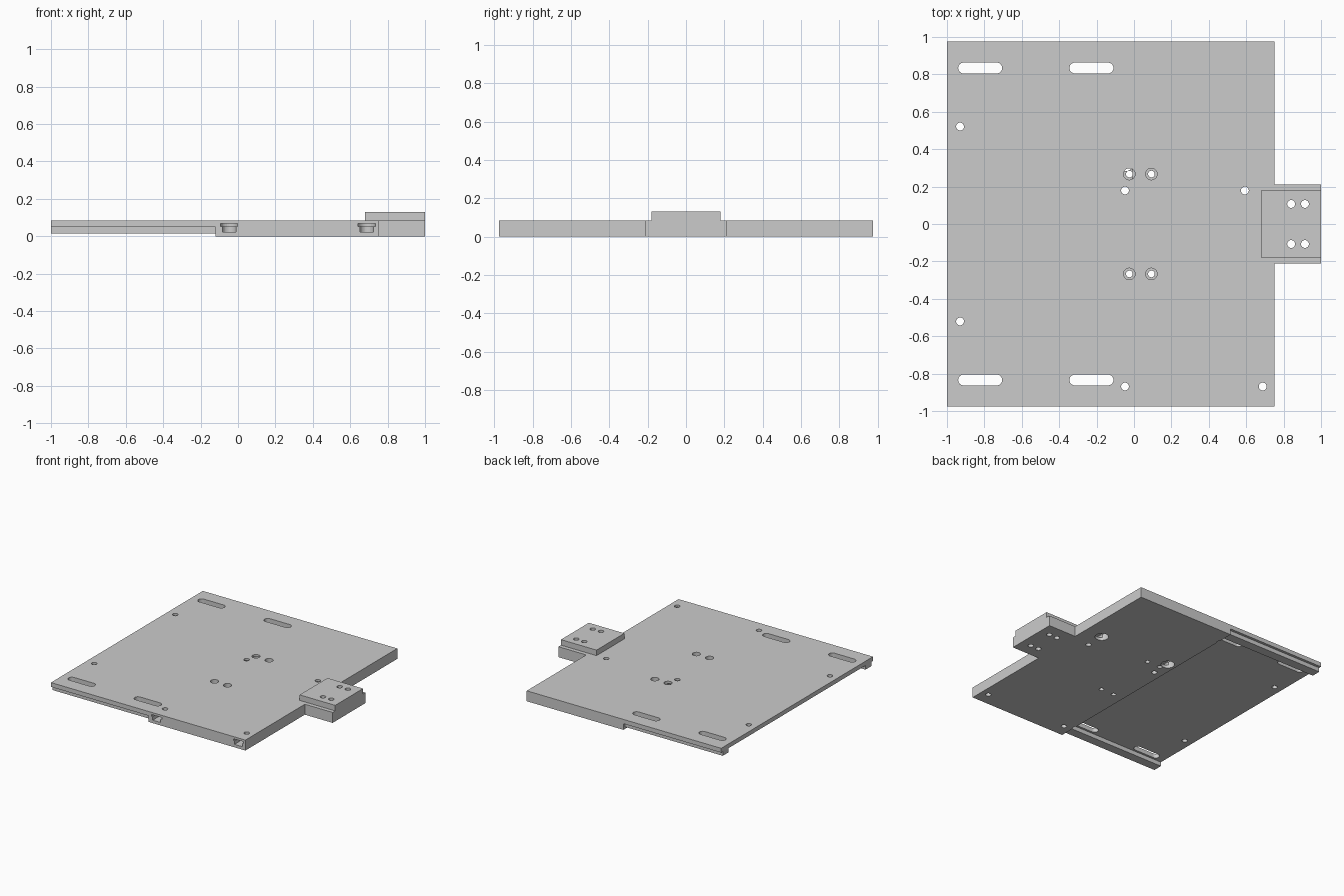
import bpy, bmesh
from math import pi, cos, sin, atan2
from mathutils import Vector

old = bpy.data.objects.get("Cube")
if old:
    bpy.data.objects.remove(old, do_unlink=True)

grey = bpy.data.materials.new("light grey")
grey.use_nodes = True
colour = (0.6, 0.6, 0.6, 1)
grey.diffuse_color = colour
grey.node_tree.nodes["Principled BSDF"].inputs["Base Color"].default_value = colour


def prism(name, points, sweep):
    """Closed outline swept along a vector."""
    bm = bmesh.new()
    face = bm.faces.new([bm.verts.new(p) for p in points])
    swept = bmesh.ops.extrude_face_region(bm, geom=[face], use_keep_orig=True)["geom"]
    bmesh.ops.translate(bm, vec=sweep,
                        verts=[v for v in swept if isinstance(v, bmesh.types.BMVert)])
    bmesh.ops.recalc_face_normals(bm, faces=bm.faces)
    mesh = bpy.data.meshes.new(name)
    bm.to_mesh(mesh)
    bm.free()
    mesh.materials.append(grey)
    obj = bpy.data.objects.new(name, mesh)
    bpy.context.collection.objects.link(obj)
    return obj


def box(name, x0, x1, y0, y1, z0, z1):
    outline = [(x0, y0, z0), (x1, y0, z0), (x1, y1, z0), (x0, y1, z0)]
    return prism(name, outline, (0, 0, z1 - z0))


def slot(a, b, r, z0=-0.1, z1=0.3, half=12):
    """Round-ended cutter from a to b; a plain cylinder when a equals b."""
    a, b = Vector(a), Vector(b)
    turn = atan2(b.y - a.y, b.x - a.x)
    points = []
    for centre, start in ((b, turn - pi / 2), (a, turn + pi / 2)):
        last = half if a == b else half + 1
        for i in range(last):
            t = start + pi * i / half
            points.append((centre.x + r * cos(t), centre.y + r * sin(t), z0))
    cutter = prism("cutter", points, (0, 0, z1 - z0))
    cutter.hide_render = True
    return cutter


def hole(x, y, r, z0=-0.1, z1=0.3):
    return slot((x, y), (x, y), r, z0, z1)


def volume(mesh):
    bm = bmesh.new()
    bm.from_mesh(mesh)
    result = bm.calc_volume(signed=True)
    bm.free()
    return result


def cut(obj, cutters):
    """Subtract each cutter, taking the first solver that removes a sane amount."""
    for cutter in cutters:
        before = volume(obj.data)
        mod = obj.modifiers.new("cut", "BOOLEAN")
        mod.operation = "DIFFERENCE"
        mod.object = cutter
        for solver in ("MANIFOLD", "EXACT", "FLOAT"):
            mod.solver = solver
            graph = bpy.context.evaluated_depsgraph_get()
            mesh = bpy.data.meshes.new_from_object(obj.evaluated_get(graph))
            if 0.9 * before < volume(mesh) < before - 1e-7:
                obj.data = mesh
                break
        obj.modifiers.clear()
        bpy.data.objects.remove(cutter, do_unlink=True)


# Base plate: thick on one side, thinner beyond the step
top, mid, step, half_y = 0.085, 0.05, -0.12, 0.976
section = [(-1, mid), (step, mid), (step, 0), (0.75, 0), (0.75, top), (-1, top)]
plate = prism("base_plate", [(x, -half_y, z) for x, z in section], (0, 2 * half_y, 0))

cutters = []
# Adjustment slots
for x in (-0.94, -0.345):
    for y in (-0.834, 0.834):
        cutters.append(slot((x + 0.029, y), (x + 0.206, y), 0.029))
# Counterbored screw holes
for x in (-0.025, 0.093):
    for y in (-0.267, 0.267):
        cutters += [hole(x, y, 0.031, 0.045), hole(x, y, 0.018)]
# Plain screw holes
for x, y in ((-0.93, 0.521), (-0.93, -0.521), (-0.048, 0.179),
             (0.593, 0.179), (-0.048, -0.869), (0.688, -0.869)):
    cutters.append(hole(x, y, 0.021))
# T-shaped channels: two open to the front edge, two entered from below
for x, y0, y1 in ((-0.048, -0.869, -1.1), (0.688, -0.869, -1.1),
                  (-0.048, 0.179, 0.33), (0.593, 0.179, 0.33)):
    cutters.append(slot((x, y0), (x, y1), 0.046, 0.053, 0.067))
    cutters.append(slot((x, y0), (x, y1), 0.036, 0.024, 0.054))
    if y1 > 0:
        cutters.append(hole(x, y1 + 0.003, 0.051, -0.1, 0.068))
cut(plate, cutters)

# Guide rails under the thin side, set in from the edges
for name, side in (("front_rail", -1), ("back_rail", 1)):
    y0, y1 = sorted((side * 0.88, side * 0.955))
    box(name, -1, step, y0, y1, 0.016, mid)

# Side mounting tab and the clamp block on it
tab = box("mounting_tab", 0.75, 1, -0.212, 0.212, 0, top)
block = box("clamp_block", 0.68, 1, -0.179, 0.179, top, 0.13)
for part in (tab, block):
    cut(part, [hole(x, y, 0.021) for x in (0.84, 0.914) for y in (-0.107, 0.107)])
